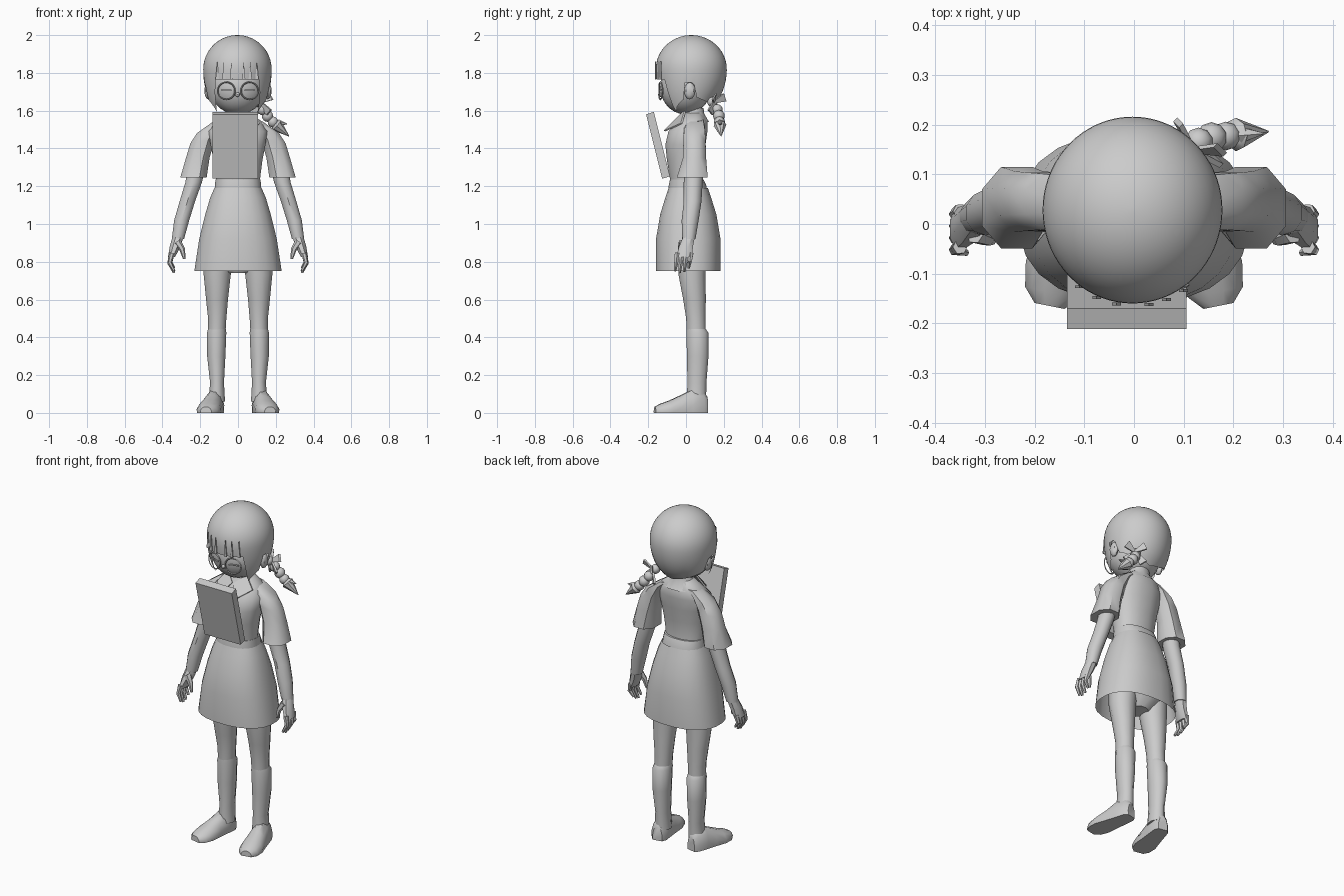
import bpy, bmesh, math
from mathutils import Vector

grey = bpy.data.materials.new("plain_grey")
grey.diffuse_color = (0.6, 0.6, 0.6, 1)


def finish(name, bm, angle=40):
    bmesh.ops.recalc_face_normals(bm, faces=bm.faces[:])
    me = bpy.data.meshes.new(name)
    bm.to_mesh(me)
    bm.free()
    me.materials.append(grey)
    ob = bpy.data.objects.new(name, me)
    bpy.context.collection.objects.link(ob)
    bpy.ops.object.select_all(action='DESELECT')
    bpy.context.view_layer.objects.active = ob
    ob.select_set(True)
    bpy.ops.object.shade_smooth_by_angle(angle=math.radians(angle))
    return ob


def skin(name, rings, caps=True, angle=40):
    """Join closed rings of points into one surface."""
    bm = bmesh.new()
    rows = [[bm.verts.new(p) for p in r] for r in rings]
    n = len(rows[0])
    for a, b in zip(rows, rows[1:]):
        for i in range(n):
            j = (i + 1) % n
            bm.faces.new((a[i], a[j], b[j], b[i]))
    if caps:
        bm.faces.new(rows[0])
        bm.faces.new(rows[-1])
    return finish(name, bm, angle)


def loft(name, rings, n=12, power=1.0, side=1, caps=True, angle=40):
    """Rings are (x, y, z, half width, half depth, tilt in z per x)."""
    out = []
    for x, y, z, rx, ry, *tilt in rings:
        k = tilt[0] if tilt else 0
        ring = []
        for i in range(n):
            a = math.tau * (i + 0.5) / n
            c, s = math.cos(a), math.sin(a)
            dx = rx * math.copysign(abs(c) ** power, c)
            dy = ry * math.copysign(abs(s) ** power, s)
            ring.append((side * (x + dx), y + dy, z + k * dx))
        out.append(ring)
    return skin(name, out, caps, angle)


def tube(name, pts, radii, n=6):
    """Round limb along a path of points."""
    pts = [Vector(p) for p in pts]
    rings = []
    for i, (p, r) in enumerate(zip(pts, radii)):
        d = (pts[min(i + 1, len(pts) - 1)] - pts[max(i - 1, 0)]).normalized()
        u = d.cross(Vector((0, 1, 0.1))).normalized()
        v = d.cross(u)
        rings.append([p + r * (u * math.cos(math.tau * k / n) + v * math.sin(math.tau * k / n))
                      for k in range(n)])
    return skin(name, rings)


def ball(name, loc, size, seg=16, rows=10):
    bm = bmesh.new()
    bmesh.ops.create_uvsphere(bm, u_segments=seg, v_segments=rows, radius=1)
    for v in bm.verts:
        v.co = Vector(loc) + Vector(v.co[i] * size[i] for i in range(3))
    return finish(name, bm)


def plate(name, pts, thick):
    """Flat outline pushed out along a vector."""
    t = Vector(thick)
    return skin(name, [[Vector(p) for p in pts], [Vector(p) + t for p in pts]], angle=20)


# Hair cap: the lower edge changes with the angle from the front
def hair_edge(a):
    keys = [(0, 1.765), (43, 1.765), (46, 1.66), (54, 1.59), (62, 1.63), (76, 1.66),
            (80, 1.75), (94, 1.75), (100, 1.67), (140, 1.63), (180, 1.61)]
    for (a0, z0), (a1, z1) in zip(keys, keys[1:]):
        if a <= a1:
            return z0 + (z1 - z0) * (a - a0) / (a1 - a0)
    return 1.61


hair = []
for k in range(19):
    ring = []
    for i in range(72):
        deg = i * 5 - 180
        a, t = math.radians(deg), k / 18
        if t < 0.6:
            th = math.radians(2 + 88 * t / 0.6)
            z, f = 1.82 + 0.18 * math.cos(th), math.sin(th)
        else:
            z = 1.82 + (hair_edge(abs(deg)) - 1.82) * (t - 0.6) / 0.4
            w = 0.33 - 0.08 * min(1, max(0, (abs(deg) - 80) / 60))
            f = math.sqrt(max(0.05, 1 - ((1.82 - z) / w) ** 2))
        ring.append((-0.003 + 0.181 * f * math.sin(a), 0.028 - 0.188 * f * math.cos(a), z))
    hair.append(ring)
cap = skin("hair_cap", hair, caps=False)
bm = bmesh.new()
bm.from_mesh(cap.data)
bmesh.ops.holes_fill(bm, edges=[e for e in bm.edges if e.is_boundary and e.verts[0].co.z > 1.95])
bm.to_mesh(cap.data)
bm.free()
# Notches between fringe strands
for x in (-0.11, -0.075, -0.035, 0.03, 0.065, 0.10):
    y = 0.026 - 0.188 * math.sqrt(1 - (x / 0.181) ** 2)
    plate("fringe_strand", [(x - 0.009, y, 1.765), (x + 0.009, y, 1.765), (x, y, 1.86)], (0, -0.006, 0))

# Face, ears, neck
ball("face", (-0.002, -0.002, 1.725), (0.148, 0.135, 0.145), 20, 14)
ball("nose", (-0.002, -0.136, 1.685), (0.012, 0.012, 0.012), 8, 6)
loft("neck", [(0, 0.04, 1.5, 0.055, 0.05), (0, 0.035, 1.66, 0.045, 0.045)], 10)
for s in (1, -1):
    ball("ear", (s * 0.158, 0.02, 1.705), (0.02, 0.03, 0.045), 8, 6)
    # Round spectacle rim and closed eyelid
    rim = []
    for i in range(20):
        a = math.tau * i / 20
        x, z = s * 0.062 + 0.046 * math.cos(a), 1.705 + 0.046 * math.sin(a)
        y = -0.118 - 0.025 * (1 - (x / 0.12) ** 2)
        rim.append([(x + q * math.cos(a), y + p, z + q * math.sin(a))
                    for q, p in ((0.004, 0), (0, -0.004), (-0.004, 0), (0, 0.004))])
    skin("spectacle_rim", rim + rim[:1], caps=False)
    plate("closed_eye", [(s * 0.035, -0.136, 1.712), (s * 0.09, -0.118, 1.712),
                         (s * 0.09, -0.118, 1.706), (s * 0.035, -0.136, 1.703)], (0, -0.006, 0))

# Blouse and collar
loft("blouse", [(0, 0.005, 1.18, 0.118, 0.085), (0, -0.003, 1.25, 0.12, 0.085),
                (0, -0.005, 1.34, 0.132, 0.098), (0, -0.003, 1.42, 0.148, 0.108),
                (0, 0.01, 1.49, 0.158, 0.105), (0, 0.035, 1.545, 0.125, 0.08),
                (0, 0.038, 1.59, 0.06, 0.05)], 16, 0.9)
loft("collar", [(0, 0.035, 1.54, 0.115, 0.09), (0, 0.038, 1.585, 0.065, 0.06),
                (0, 0.04, 1.615, 0.058, 0.055)], 12, caps=False)
for s in (1, -1):
    plate("collar_flap", [(s * 0.06, 0.0, 1.60), (s * 0.005, -0.04, 1.55), (s * 0.055, -0.11, 1.49),
                          (s * 0.115, -0.02, 1.53)], (0, -0.008, 0.004))

# Skirt with a waistband
loft("skirt", [(0, 0.012, 0.75, 0.233, 0.172), (0, 0.012, 0.92, 0.207, 0.172),
               (0, 0.012, 1.05, 0.175, 0.15), (0, 0.012, 1.14, 0.148, 0.122),
               (0, 0.012, 1.19, 0.126, 0.105)], 24, 0.85, caps=False)
loft("waistband", [(0, 0.01, 1.17, 0.126, 0.104), (0, 0.008, 1.205, 0.123, 0.1),
                   (0, 0.004, 1.235, 0.12, 0.09)], 24, 0.85)
loft("hips", [(0, 0.03, 0.74, 0.06, 0.06), (0, 0.03, 0.82, 0.17, 0.11),
              (0, 0.015, 1.1, 0.13, 0.09)], 12)

for s in (1, -1):
    # Short flared sleeve
    loft("sleeve", [(0.09, 0.05, 1.55, 0.045, 0.045, -0.2), (0.15, 0.045, 1.505, 0.072, 0.06, -0.35),
                    (0.187, 0.045, 1.44, 0.07, 0.063, -0.2), (0.213, 0.045, 1.35, 0.067, 0.066),
                    (0.236, 0.033, 1.245, 0.075, 0.088)], 8, 0.9, s, angle=45)
    # Arm
    loft("arm", [(0.21, 0.045, 1.34, 0.05, 0.05), (0.235, 0.038, 1.22, 0.046, 0.05),
                 (0.268, 0.035, 1.12, 0.043, 0.047), (0.298, 0.022, 1.02, 0.042, 0.045),
                 (0.318, 0.015, 0.92, 0.034, 0.035)], 10, 1, s)
    # Hand with thumb and curled fingers
    loft("palm", [(0.318, 0.015, 0.93, 0.032, 0.034), (0.333, 0.0, 0.88, 0.031, 0.04),
                  (0.352, -0.01, 0.825, 0.02, 0.045)], 8, 1, s)
    tube("thumb", [(s * 0.32, -0.02, 0.905), (s * 0.295, -0.03, 0.865), (s * 0.284, -0.035, 0.815)],
         (0.02, 0.015, 0.007))
    for i in range(4):
        y, dz = -0.046 + 0.024 * i, (0.01, 0, 0.006, 0.025)[i]
        tube("finger", [(s * 0.35, y, 0.845), (s * 0.361, y - 0.006, 0.79 + dz / 2),
                        (s * 0.338, y - 0.012, 0.742 + dz)], (0.015, 0.012, 0.007))
    # Bare leg, sock and shoe
    loft("leg", [(0.1, 0.03, 0.92, 0.085, 0.085), (0.11, 0.032, 0.73, 0.074, 0.074),
                 (0.111, 0.045, 0.6, 0.06, 0.062), (0.11, 0.052, 0.5, 0.05, 0.053),
                 (0.113, 0.055, 0.4, 0.047, 0.052)], 12, 1, s)
    loft("sock", [(0.111, 0.052, 0.45, 0.047, 0.05), (0.113, 0.06, 0.425, 0.053, 0.06),
                  (0.115, 0.062, 0.3, 0.05, 0.059), (0.111, 0.058, 0.16, 0.038, 0.052),
                  (0.112, 0.055, 0.06, 0.045, 0.053)], 12, 1, s)
    shoe = []
    for t, w, h in ((0, 0.028, 0.085), (0.08, 0.044, 0.115), (0.3, 0.05, 0.12), (0.5, 0.056, 0.093),
                    (0.72, 0.064, 0.065), (0.9, 0.055, 0.047), (1, 0.03, 0.032)):
        cx, cy = 0.112 + 0.058 * t, 0.112 - 0.277 * t
        shoe.append([(s * (cx + w * u), cy + 0.2 * w * u, h * v) for u, v in
                     ((-0.95, 0), (-1, 0.35), (-0.75, 0.75), (-0.3, 1), (0.3, 1), (0.75, 0.75),
                      (1, 0.35), (0.95, 0))])
    skin("shoe", shoe)

# Tilted board in front of the chest
plate("board", [(-0.135, -0.211, 1.58), (-0.135, -0.17, 1.594), (-0.135, -0.085, 1.252),
                (-0.135, -0.126, 1.24)], (0.241, 0, 0))

# Braid of beads ending in a tuft
for x, y, z, r in ((0.105, 0.14, 1.645, 0.027), (0.13, 0.165, 1.605, 0.029),
                   (0.156, 0.174, 1.572, 0.031), (0.185, 0.177, 1.54, 0.029)):
    ball("braid_bead", (x, y, z), (r, r, r), 10, 8)
tube("braid_tuft", [(0.185, 0.177, 1.54), (0.205, 0.18, 1.522), (0.27, 0.186, 1.465)],
     (0.014, 0.034, 0.002), 8)
tube("braid_tuft_tip", [(0.195, 0.178, 1.535), (0.215, 0.18, 1.535), (0.26, 0.182, 1.53)],
     (0.012, 0.018, 0.002))
# Ribbon bow at the braid root
for dx, dy, dz in ((0.055, 0.0, 0.03), (-0.03, 0.055, 0.025), (0.045, -0.02, -0.055), (-0.035, 0.03, -0.07)):
    c, d = Vector((0.115, 0.145, 1.645)), Vector((dx, dy, dz))
    side = d.cross(Vector((0.7, 0.7, 0))).normalized() * 0.022
    plate("ribbon", [c + side * 0.3, c + d + side, c + d - side, c - side * 0.3], (0.008, 0.008, 0))
